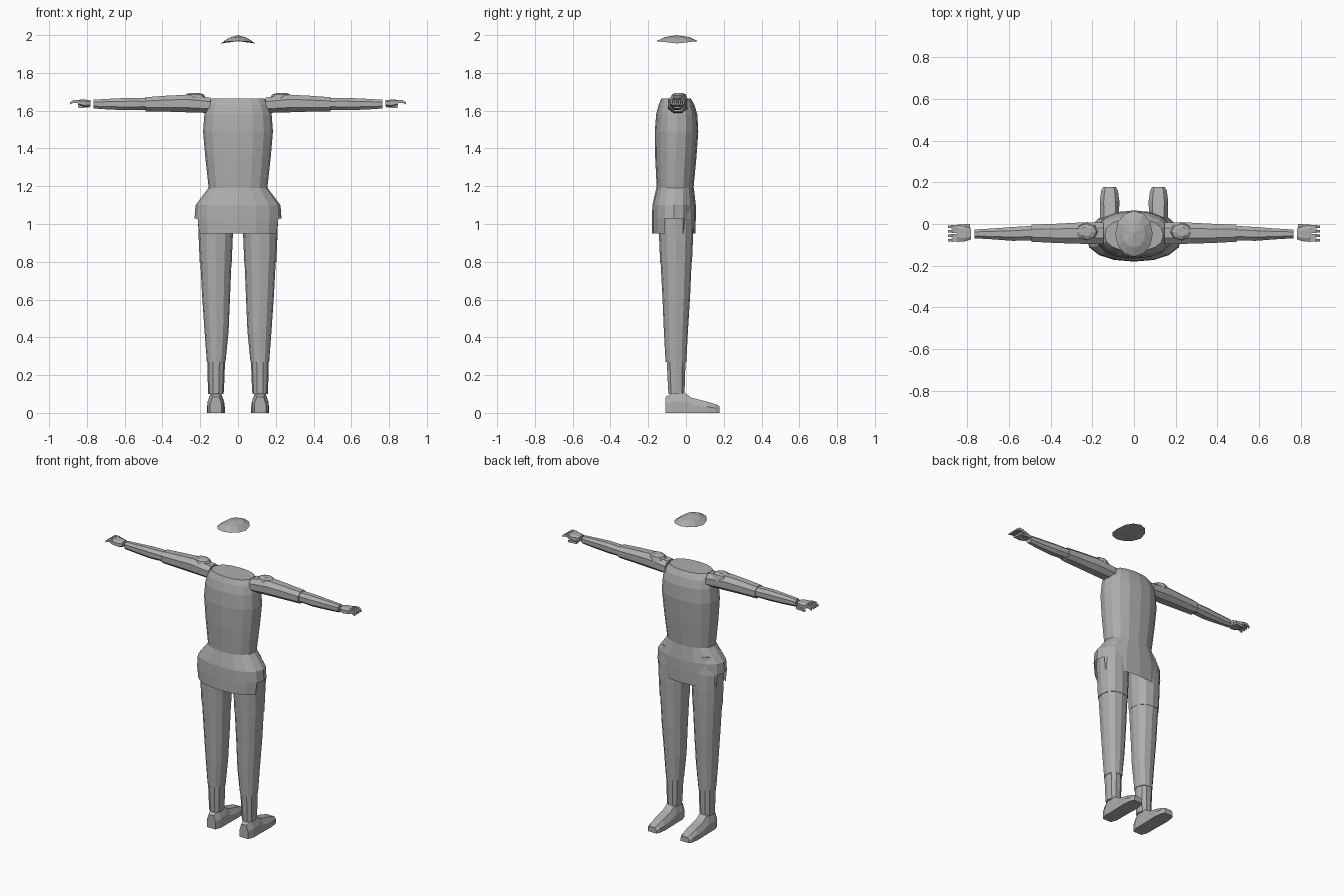
import bpy, bmesh, math
from mathutils import Vector

if "Cube" in bpy.data.objects:
    bpy.data.objects.remove(bpy.data.objects["Cube"])

grey = bpy.data.materials.new("cloth_grey")
grey.diffuse_color = (0.42, 0.42, 0.42, 1)
grey.use_nodes = True
grey.node_tree.nodes["Principled BSDF"].inputs["Base Color"].default_value = grey.diffuse_color


def finish(name, bm):
    bmesh.ops.recalc_face_normals(bm, faces=bm.faces[:])
    me = bpy.data.meshes.new(name)
    bm.to_mesh(me)
    bm.free()
    me.materials.append(grey)
    ob = bpy.data.objects.new(name, me)
    bpy.context.collection.objects.link(ob)
    return ob


def loft(name, rings, axis="z", sides=12, power=2.3, caps=(True, True), turn=0.0, keep=None):
    """Rings are (position, u min, u max, v min, v max); u, v = x, y or y, z."""
    bm = bmesh.new()
    loops = []
    for p, u0, u1, v0, v1 in rings:
        loop = []
        for i in range(sides):
            a = 2 * math.pi * (i + turn) / sides
            c, s = math.cos(a), math.sin(a)
            u = (u0 + u1) / 2 + (u1 - u0) / 2 * math.copysign(abs(c) ** (2 / power), c)
            v = (v0 + v1) / 2 + (v1 - v0) / 2 * math.copysign(abs(s) ** (2 / power), s)
            loop.append(bm.verts.new((u, v, p) if axis == "z" else (p, u, v)))
        loops.append(loop)
    for a, b in zip(loops, loops[1:]):
        for i in range(sides):
            j = (i + 1) % sides
            bm.faces.new((a[i], a[j], b[j], b[i]))
    for cap, loop in zip(caps, (loops[0], loops[-1])):
        if cap:
            bm.faces.new(loop)
    if keep:
        gone = [f for f in bm.faces if not keep(f.calc_center_median())]
        bmesh.ops.delete(bm, geom=gone, context="FACES")
    return finish(name, bm)


def mirror(ob):
    """Copy a part to the other side of the body."""
    me = ob.data.copy()
    for v in me.vertices:
        v.co.x *= -1
    me.flip_normals()
    twin = bpy.data.objects.new(ob.name + "_left", me)
    bpy.context.collection.objects.link(twin)
    ob.name += "_right"


# Upper body
loft("torso", [
    (1.12, -0.15, 0.15, -0.15, 0.035),
    (1.19, -0.155, 0.155, -0.155, 0.04),
    (1.35, -0.173, 0.173, -0.163, 0.055),
    (1.49, -0.185, 0.185, -0.165, 0.065),
    (1.58, -0.178, 0.178, -0.158, 0.06),
    (1.63, -0.165, 0.165, -0.145, 0.045),
    (1.665, -0.14, 0.14, -0.13, 0.025)], sides=16)

# Skirt of the tunic, slit open at both hips below the side hem
loft("skirt", [
    (0.95, -0.22, 0.22, -0.18, 0.05),
    (1.03, -0.23, 0.23, -0.18, 0.052),
    (1.10, -0.225, 0.225, -0.178, 0.052),
    (1.19, -0.157, 0.157, -0.157, 0.042)],
    sides=16, power=2.2, caps=(False, False),
    keep=lambda c: c.z > 1.0 or abs(c.x) < 0.204)

# Hair cap floating above the shoulders
bm = bmesh.new()
top = bm.verts.new((0, -0.05, 2.0))
sides = 12
rows = []
for r, z in ((0.6, 1.988), (1.0, 1.962)):
    row = []
    for i in range(sides):
        a = 2 * math.pi * i / sides
        lift = 0.012 * abs(math.sin(a)) * r
        row.append(bm.verts.new((0.09 * r * math.cos(a),
                                 -0.047 + 0.11 * r * math.sin(a), z - 0.006 + lift)))
    rows.append(row)
under = bm.verts.new((0, -0.047, 1.968))
for i in range(sides):
    j = (i + 1) % sides
    bm.faces.new((top, rows[0][i], rows[0][j]))
    bm.faces.new((rows[0][i], rows[1][i], rows[1][j], rows[0][j]))
    bm.faces.new((rows[1][i], under, rows[1][j]))
finish("hair_cap", bm)

# Arms
mirror(loft("sleeve", [
    (0.145, -0.10, 0.012, 1.585, 1.672),
    (0.27, -0.098, 0.01, 1.588, 1.688),
    (0.38, -0.094, 0.004, 1.592, 1.682),
    (0.49, -0.088, 0.0, 1.594, 1.674)], axis="x", sides=8, turn=0.5))
mirror(loft("shoulder_pad", [
    (1.65, 0.16, 0.29, -0.085, 0.01),
    (1.685, 0.18, 0.275, -0.075, 0.0),
    (1.694, 0.205, 0.26, -0.06, -0.015)], sides=8, power=2))
mirror(loft("forearm", [
    (0.48, -0.08, -0.006, 1.603, 1.668),
    (0.58, -0.083, -0.012, 1.6, 1.67),
    (0.68, -0.075, -0.02, 1.604, 1.665),
    (0.765, -0.07, -0.025, 1.61, 1.66)], axis="x", sides=8, turn=0.5))

# Hands
mirror(loft("palm", [
    (0.78, -0.075, -0.02, 1.622, 1.656),
    (0.81, -0.085, -0.008, 1.618, 1.66),
    (0.848, -0.088, -0.002, 1.628, 1.658)], axis="x", sides=8, power=3, turn=0.5))
for k in range(4):
    y = -0.087 + 0.0215 * k
    mirror(loft(f"finger_{k + 1}", [
        (0.84, y, y + 0.02, 1.638, 1.657),
        (0.872, y, y + 0.019, 1.64, 1.658),
        (0.89, y + 0.003, y + 0.016, 1.63, 1.645)],
        axis="x", sides=4, power=3, turn=0.5))
mirror(loft("thumb", [
    (0.785, -0.025, 0.002, 1.615, 1.635),
    (0.845, -0.016, 0.0, 1.612, 1.626)], axis="x", sides=4, power=3, turn=0.5))

# Legs
mirror(loft("thigh", [
    (0.80, 0.033, 0.203, -0.137, 0.032),
    (0.92, 0.028, 0.208, -0.142, 0.037),
    (1.03, 0.024, 0.212, -0.145, 0.038),
    (1.14, 0.02, 0.185, -0.14, 0.03)], sides=12))
mirror(loft("trouser_leg", [
    (0.27, 0.066, 0.165, -0.108, 0.002),
    (0.43, 0.05, 0.177, -0.117, 0.01),
    (0.62, 0.042, 0.19, -0.125, 0.022),
    (0.81, 0.034, 0.2, -0.135, 0.03)], sides=12))
mirror(loft("ankle_wrap", [
    (0.10, 0.076, 0.158, -0.095, -0.006),
    (0.19, 0.071, 0.161, -0.1, -0.003),
    (0.28, 0.069, 0.163, -0.104, 0.0)], sides=10))

# Shoes: side profile widened along the foot
bm = bmesh.new()
stations = [(-0.108, 0.03, 0.085), (-0.07, 0.044, 0.105), (-0.01, 0.044, 0.108),
            (0.03, 0.045, 0.08), (0.11, 0.047, 0.06), (0.16, 0.04, 0.045),
            (0.178, 0.03, 0.035)]
rings = []
for y, w, h in stations:
    pts = [(-w, 0), (w, 0), (w, h * 0.55), (w * 0.6, h), (-w * 0.6, h), (-w, h * 0.55)]
    rings.append([bm.verts.new((0.117 + x, y, z)) for x, z in pts])
for a, b in zip(rings, rings[1:]):
    for i in range(6):
        j = (i + 1) % 6
        bm.faces.new((a[i], a[j], b[j], b[i]))
bm.faces.new(rings[0])
bm.faces.new(rings[-1])
mirror(finish("shoe", bm))
